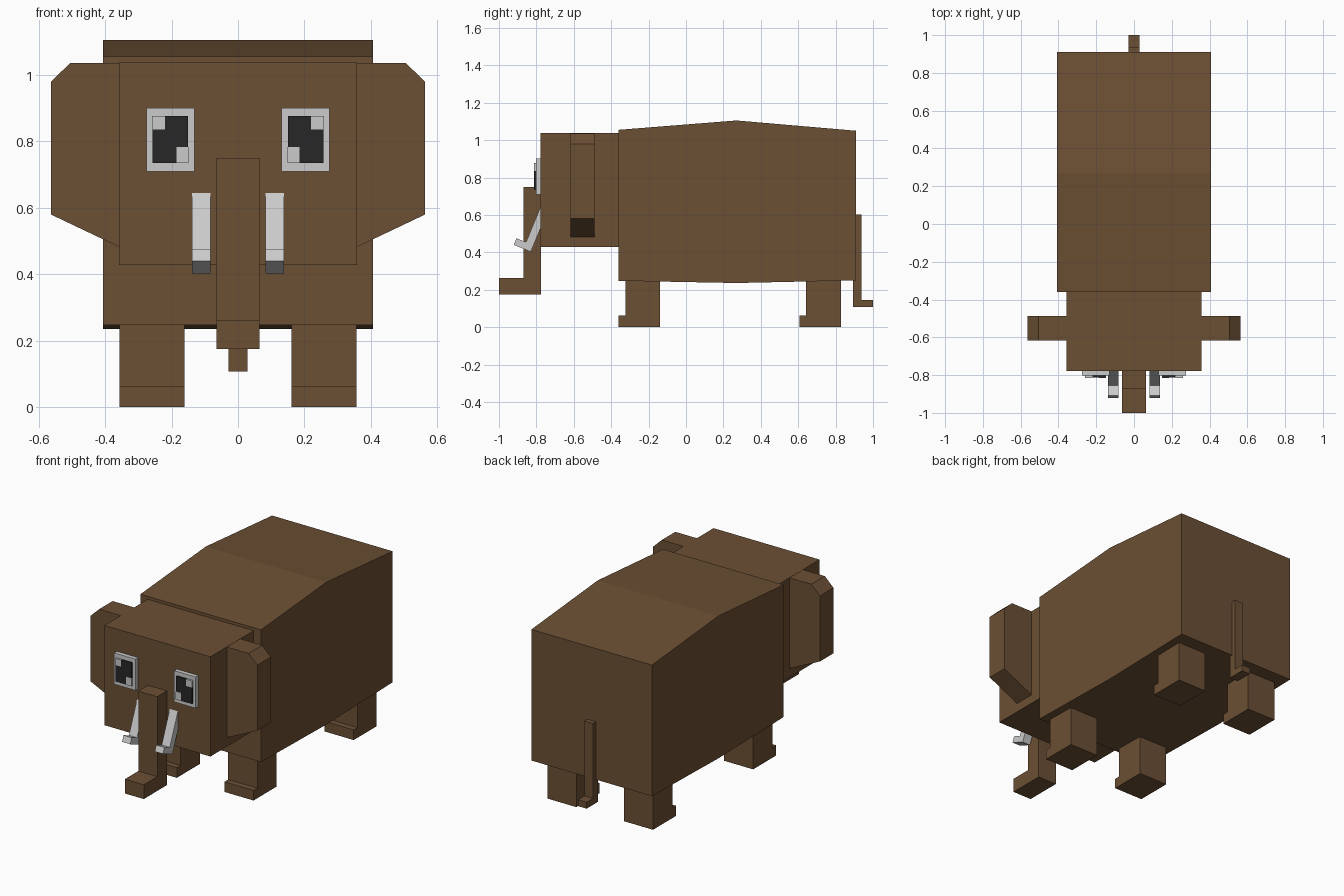
import bpy, bmesh
from mathutils import Vector

if "Cube" in bpy.data.objects:
    bpy.data.objects.remove(bpy.data.objects["Cube"])


def material(name, rgb):
    m = bpy.data.materials.new(name)
    m.diffuse_color = (*rgb, 1)
    m.use_nodes = True
    m.node_tree.nodes["Principled BSDF"].inputs["Base Color"].default_value = m.diffuse_color
    return m


BROWN = material("brown_hide", (0.15, 0.08, 0.035))
BLACK = material("black_pupil", (0.02, 0.02, 0.02))


def prism(name, profile, lo, hi, axis="x", mat=None):
    """Extrude a profile from lo to hi: (y, z) along x, or (x, z) along y."""
    bm = bmesh.new()
    if axis == "x":
        pts, step = [(lo, a, b) for a, b in profile], Vector((hi - lo, 0, 0))
    else:
        pts, step = [(a, lo, b) for a, b in profile], Vector((0, hi - lo, 0))
    face = bm.faces.new([bm.verts.new(p) for p in pts])
    ext = bmesh.ops.extrude_face_region(bm, geom=[face], use_keep_orig=True)
    verts = [g for g in ext["geom"] if isinstance(g, bmesh.types.BMVert)]
    bmesh.ops.translate(bm, verts=verts, vec=step)
    bmesh.ops.recalc_face_normals(bm, faces=bm.faces)
    mesh = bpy.data.meshes.new(name)
    bm.to_mesh(mesh)
    bm.free()
    ob = bpy.data.objects.new(name, mesh)
    bpy.context.collection.objects.link(ob)
    if mat:
        mesh.materials.append(mat)
    return ob


def box(name, x, y, z, mat=None):
    rect = [(y[0], z[0]), (y[1], z[0]), (y[1], z[1]), (y[0], z[1])]
    return prism(name, rect, *x, mat=mat)


def mirrored(ob):
    """Repeat a part on the other side of x = 0."""
    ob.modifiers.new("mirror", "MIRROR").use_axis = (True, False, False)
    return ob


# Body with a slightly peaked back and sagging belly
prism("body", [(-0.36, 0.248), (0.27, 0.236), (0.91, 0.25), (0.91, 1.05),
               (0.27, 1.105), (-0.36, 1.055)], -0.407, 0.407, mat=BROWN)

# Head
box("head", (-0.358, 0.358), (-0.777, -0.355), (0.428, 1.037), BROWN)

# Ears
mirrored(prism("ear", [(0.357, 1.036), (0.505, 1.036), (0.563, 0.98),
                       (0.563, 0.58), (0.357, 0.482)],
               -0.618, -0.488, "y", BROWN))

# Trunk with forward-turned tip
prism("trunk", [(-0.775, 0.175), (-1.0, 0.175), (-1.0, 0.262), (-0.87, 0.262),
                (-0.87, 0.75), (-0.775, 0.75)], -0.064, 0.064, mat=BROWN)

# Bent tusks
mirrored(prism("tusk", [(-0.773, 0.655), (-0.855, 0.455), (-0.907, 0.475),
                        (-0.921, 0.44), (-0.83, 0.403), (-0.773, 0.54)],
               0.083, 0.138))

# Eyes: frame, pupil and two square highlights
mirrored(box("eye_white", (0.131, 0.276), (-0.802, -0.775), (0.71, 0.901)))
mirrored(box("pupil", (0.15, 0.258), (-0.812, -0.79), (0.735, 0.876), BLACK))
mirrored(box("upper_highlight", (0.22, 0.2585), (-0.814, -0.79), (0.836, 0.8765)))
mirrored(box("lower_highlight", (0.1495, 0.185), (-0.814, -0.79), (0.7345, 0.784)))

# Legs with toe steps
for name, y in (("front_leg", -0.36), ("back_leg", 0.606)):
    mirrored(prism(name, [(y, 0), (y + 0.222, 0), (y + 0.222, 0.26),
                          (y + 0.036, 0.26), (y + 0.036, 0.062), (y, 0.062)],
                   0.161, 0.357, mat=BROWN))

# Tail with a turned-out tip
prism("tail", [(0.892, 0.107), (1.0, 0.107), (1.0, 0.146), (0.938, 0.146),
               (0.938, 0.603), (0.892, 0.603)], -0.029, 0.029, mat=BROWN)
